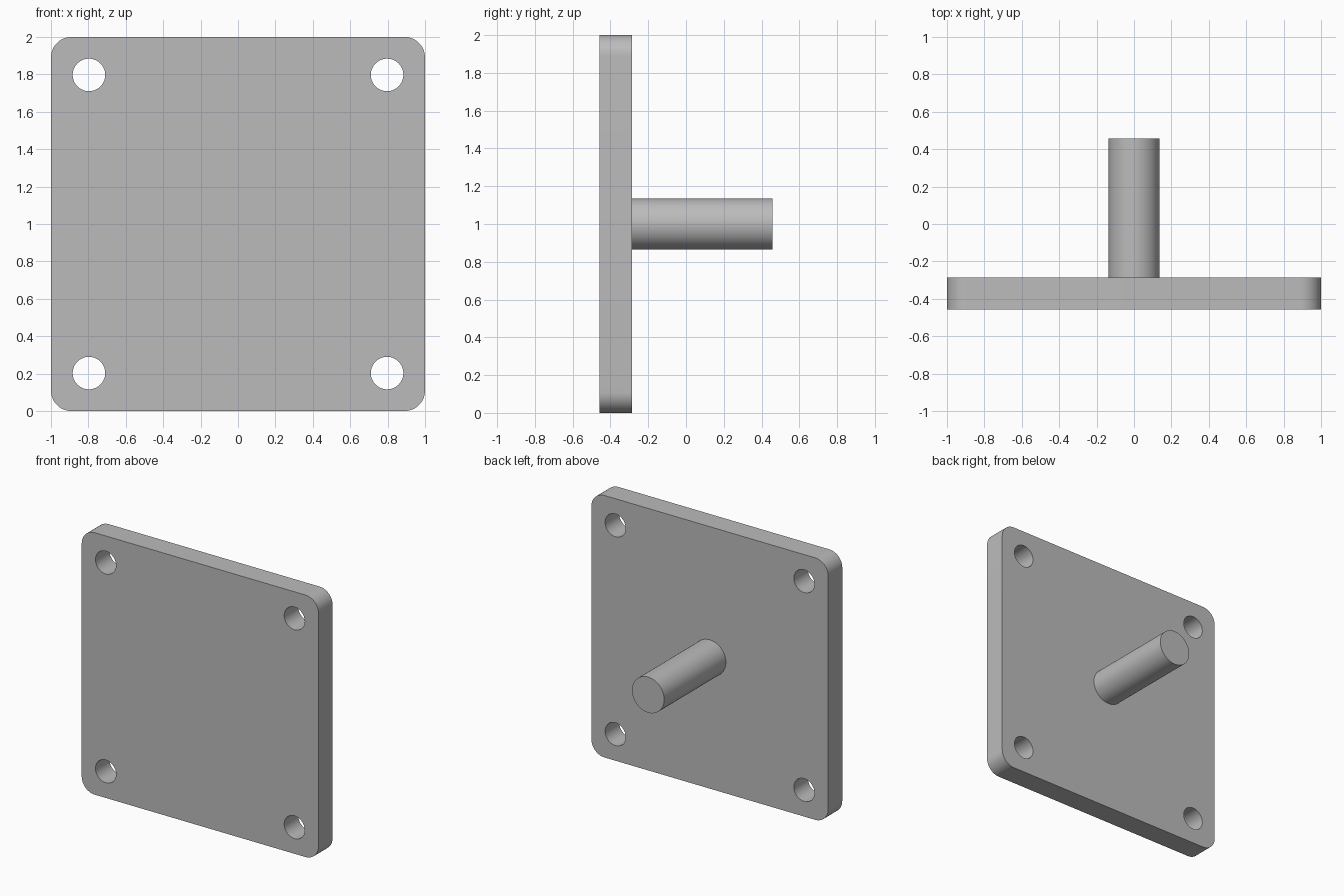
import bpy
import bmesh
from math import sin, cos, pi, radians

cube = bpy.data.objects.get("Cube")
if cube:
    bpy.data.objects.remove(cube, do_unlink=True)

HALF, CORNER = 1.0, 0.11
HOLE_OFFSET, HOLE_RADIUS = 0.797, 0.087
ROD_RADIUS = 0.136
FRONT, PLATE_BACK, ROD_END = -0.457, -0.287, 0.457

grey = bpy.data.materials.new("plain grey")
grey.use_nodes = True
colour = (0.5, 0.5, 0.5, 1)
grey.diffuse_color = colour
grey.node_tree.nodes["Principled BSDF"].inputs["Base Color"].default_value = colour


def arc(cx, cy, radius, start, sweep, steps):
    angles = [start + sweep * i / steps for i in range(steps + 1)]
    return [(cx + radius * cos(a), cy + radius * sin(a)) for a in angles]


def circle(cx, cy, radius, steps=48):
    return arc(cx, cy, radius, 0, 2 * pi, steps)[:-1]


def extruded_part(name, loops, y_start, y_end):
    """Fill closed outlines (inner ones become holes) and extrude along y."""
    curve = bpy.data.curves.new(name, "CURVE")
    curve.dimensions = "2D"
    curve.fill_mode = "BOTH"
    curve.extrude = (y_end - y_start) / 2
    for loop in loops:
        spline = curve.splines.new("POLY")
        spline.points.add(len(loop) - 1)
        for point, (x, y) in zip(spline.points, loop):
            point.co = (x, y, 0, 1)
        spline.use_cyclic_u = True
    part = bpy.data.objects.new(name, curve)
    bpy.context.collection.objects.link(part)
    part.rotation_euler.x = radians(90)
    part.location = (0, (y_start + y_end) / 2, HALF)
    bpy.ops.object.select_all(action="DESELECT")
    part.select_set(True)
    bpy.context.view_layer.objects.active = part
    bpy.ops.object.convert(target="MESH")
    part = bpy.context.object

    # Weld the caps to the walls
    bm = bmesh.new()
    bm.from_mesh(part.data)
    bmesh.ops.remove_doubles(bm, verts=bm.verts, dist=0.0001)
    bmesh.ops.recalc_face_normals(bm, faces=bm.faces)
    bm.to_mesh(part.data)
    bm.free()
    part.data.materials.clear()
    part.data.materials.append(grey)
    bpy.ops.object.shade_smooth_by_angle(angle=radians(30))
    return part


# Mounting plate: rounded square with a hole near each corner
quadrants = [(1, 1), (-1, 1), (-1, -1), (1, -1)]
inner = HALF - CORNER
outline = []
for i, (sx, sy) in enumerate(quadrants):
    outline += arc(sx * inner, sy * inner, CORNER, i * pi / 2, pi / 2, 12)
holes = [circle(sx * HOLE_OFFSET, sy * HOLE_OFFSET, HOLE_RADIUS) for sx, sy in quadrants]
extruded_part("mounting_plate", [outline] + holes, FRONT, PLATE_BACK)

# Round rod standing out from the back of the plate
extruded_part("rod", [circle(0, 0, ROD_RADIUS, 64)], PLATE_BACK, ROD_END)
